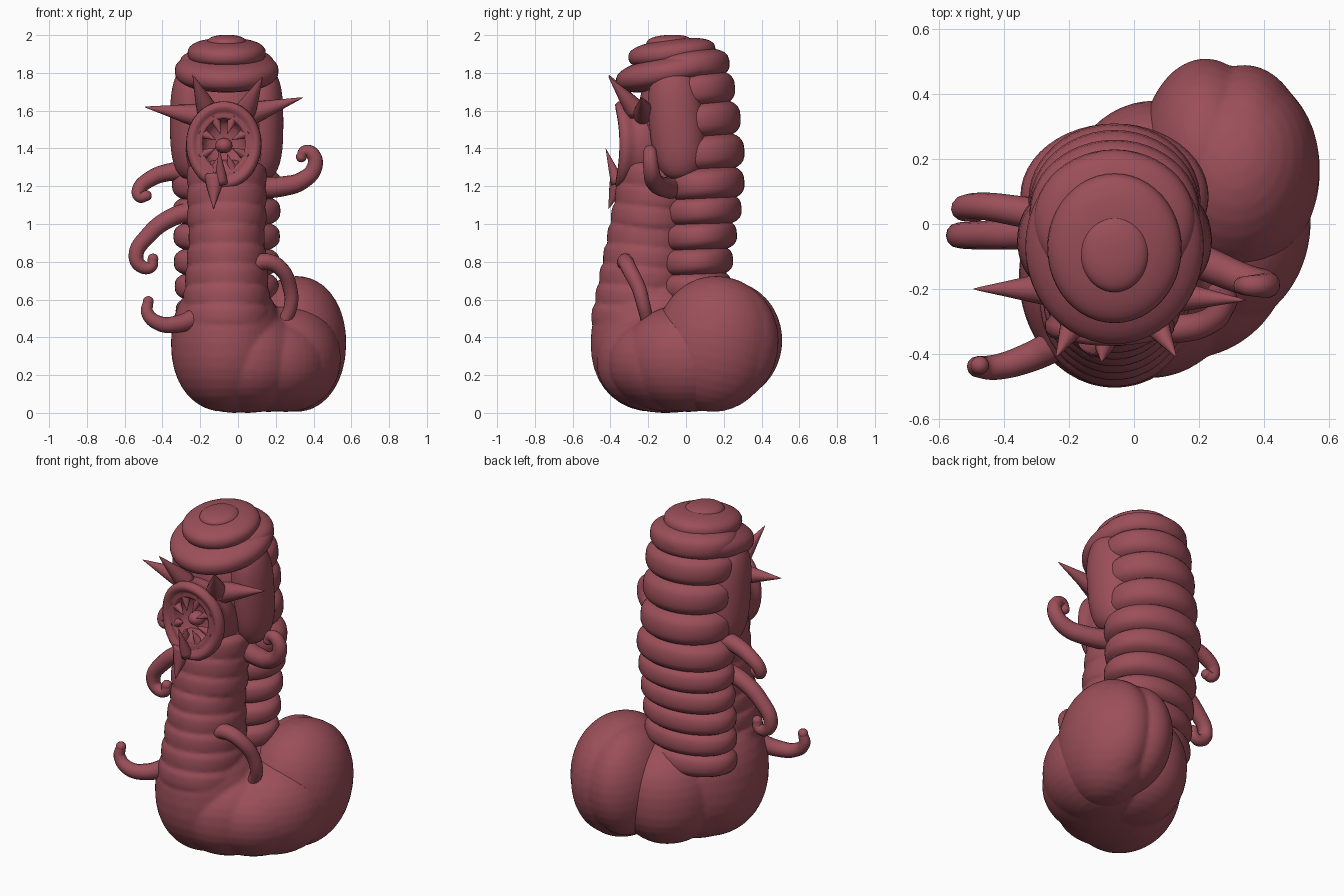
import bpy, bmesh, math
from mathutils import Vector, Matrix

mat = bpy.data.materials.new("dusty red")
mat.diffuse_color = (0.33, 0.078, 0.10, 1)


def finish(bm, name):
    bmesh.ops.recalc_face_normals(bm, faces=bm.faces)
    me = bpy.data.meshes.new(name)
    bm.to_mesh(me)
    bm.free()
    for p in me.polygons:
        p.use_smooth = True
    me.materials.append(mat)
    ob = bpy.data.objects.new(name, me)
    bpy.context.collection.objects.link(ob)
    return ob


def loft(bm, rings):
    vs = [[bm.verts.new(p) for p in r] for r in rings]
    n = len(vs[0])
    for a, b in zip(vs, vs[1:]):
        for i in range(n):
            j = (i + 1) % n
            bm.faces.new((a[i], a[j], b[j], b[i]))
    bm.faces.new(vs[0])
    bm.faces.new(vs[-1])


def circle(n):
    return [2 * math.pi * i / n for i in range(n)]


def blob(bm, c, r, p=2.0, tilt=0.0, yaw=0.0, n=48, m=18):
    """Rounded pillow: elliptical in plan, superellipse in height."""
    rot = Matrix.Rotation(yaw, 3, 'Z') @ Matrix.Rotation(tilt, 3, 'X')
    rings = []
    for k in range(m + 1):
        a = math.pi * (k + 0.15) / (m + 0.3) - math.pi / 2
        t = math.copysign(abs(math.sin(a)) ** (2 / p), a)
        s = abs(math.cos(a)) ** (2 / p)
        rings.append([Vector(c) + rot @ Vector((r[0] * s * math.cos(u), r[1] * s * math.sin(u), r[2] * t))
                      for u in circle(n)])
    loft(bm, rings)


def blobs(name, items, smooth=0):
    """Overlapping pillows, optionally fused into one skin with soft creases."""
    bm = bmesh.new()
    for it in items:
        blob(bm, *it)
    ob = finish(bm, name)
    if smooth:
        rm = ob.modifiers.new("fuse", 'REMESH')
        rm.mode = 'VOXEL'
        rm.voxel_size = 0.012
        rm.use_smooth_shade = True
        sm = ob.modifiers.new("soften", 'SMOOTH')
        sm.factor = 0.5
        sm.iterations = smooth
    return ob


def spike(bm, base, tip, r, n=16):
    base, tip = Vector(base), Vector(tip)
    d = tip - base
    q = d.to_track_quat('Z', 'Y')
    loft(bm, [[base + d * t + q @ Vector((r * s * math.cos(u), r * s * math.sin(u), 0)) for u in circle(n)]
              for t, s in ((-.15, 1.1), (0, 1), (.3, .74), (.65, .38), (.93, .1), (1, .01))])


X = -0.06

# base and coiled tail: swollen segments fanning round the bend
base = [
    ((-0.06, -0.16, 0.37), (0.295, 0.345, 0.365), 2.2),
    ((-0.02, -0.12, 0.33), (0.29, 0.34, 0.33), 2.2),
    ((0.05, -0.10, 0.28), (0.31, 0.375, 0.28), 2.2),
    ((0.06, 0.06, 0.32), (0.28, 0.32, 0.31), 2.2),
    ((0.16, -0.06, 0.265), (0.33, 0.355, 0.26), 2.1),
    ((0.25, 0.01, 0.29), (0.295, 0.34, 0.285), 2.1),
]
tail = [
    ((0.31, 0.15, 0.365), (0.262, 0.32, 0.36), 2.1, -0.22, -0.12),
    ((0.22, 0.21, 0.38), (0.20, 0.30, 0.32), 2.0, -0.1),
    ((0.34, 0.205, 0.37), (0.20, 0.285, 0.33), 2.0, -0.1),
]

# belly rings, leaning back as they rise
belly = []
for i in range(8):
    z = 0.50 + 0.107 * i
    belly.append(((X, -0.25 + 0.125 * (z - 0.5), z),
                  (0.24 - 0.04 * min(1, (z - 0.5) * 2.2) + 0.012 * (i > 4), 0.252 - 0.07 * (z - 0.5), 0.086),
                  3.6, -0.08))
blobs("coiled_base_and_belly", base + belly, 3)
blobs("tail_bulb", tail, 3)

# back shell segments: z, half height, centre y, rx, ry
blobs("back_shell", [((X, y, z), (rx, ry, h), 2.9, 0.07) for z, h, y, rx, ry in [
    (0.54, .088, 0.03, .27, .20), (0.67, .088, 0.04, .275, .20), (0.80, .088, 0.05, .28, .20),
    (0.935, .09, 0.065, .282, .205), (1.07, .092, 0.08, .285, .215), (1.21, .102, 0.085, .29, .225),
    (1.375, .112, 0.075, .265, .235), (1.55, .112, 0.055, .262, .235), (1.71, .105, 0.035, .262, .225),
    (1.84, .088, 0.01, .25, .22)]])

# hood: tilted coils and crown, smooth cheeks, skull behind the mouth
blobs("hood_coils", [
    ((X, -0.07, 1.81), (0.275, 0.305, 0.09), 2.5, 0.2),
    ((X, -0.075, 1.905), (0.207, 0.232, 0.073), 2.5, 0.12),
    ((X, -0.09, 1.96), (0.105, 0.12, 0.041), 2.3, 0.05),
])
blobs("hood_cheeks", [((X + s * 0.185, -0.05, 1.535), (0.115, 0.145, 0.30), 2.8, 0.09) for s in (-1, 1)])
blobs("skull", [((X, -0.05, 1.52), (0.24, 0.205, 0.32), 2.6)])

# lipped mouth with a deep throat, curved back round the face
MX, MZ = -0.075, 1.425
profile = [(-.2, .21, .24), (-.29, .18, .205), (-.33, .185, .21), (-.355, .20, .225),
           (-.38, .198, .223), (-.392, .182, .206), (-.388, .165, .188), (-.372, .152, .172),
           (-.362, .138, .158), (-.366, .126, .146), (-.355, .113, .132), (-.31, .108, .126),
           (-.275, .08, .1), (-.265, .03, .04)]


def mouth_point(y, rx, rz, u):
    x, z = rx * math.cos(u), rz * math.sin(u)
    return Vector((MX + x, y + 1.3 * x * x + 0.4 * z * z, MZ + z * (1.06 if z < 0 else 1)))


bm = bmesh.new()
loft(bm, [[mouth_point(y, rx, rz, u) for u in circle(48)] for y, rx, rz in profile])
finish(bm, "mouth")
blobs("tongue", [((MX, -0.285, MZ - 0.01), (0.045, 0.05, 0.04))])

# teeth around the throat, plus a long lower fang
bm = bmesh.new()
for i in range(8):
    a = 2 * math.pi * (i + 0.5) / 8
    spike(bm, mouth_point(-.335, .118, .138, a), mouth_point(-.355, .045, .055, a), .028, 10)
spike(bm, (-0.09, -0.37, 1.24), (-0.10, -0.425, 1.40), .032)
finish(bm, "teeth")

# horns and chin spike
bm = bmesh.new()
for root, tip, r in [((-.22, -.2, 1.575), (-.495, -.2, 1.62), .06),
                     ((.07, -.22, 1.585), (.345, -.235, 1.67), .06),
                     ((-.17, -.28, 1.62), (-.24, -.41, 1.79), .052),
                     ((.05, -.28, 1.62), (.13, -.41, 1.78), .052),
                     ((-.125, -.355, 1.23), (-.13, -.41, 1.08), .05)]:
    spike(bm, root, tip, r)
finish(bm, "horns")


# curling feelers
def feeler(name, pts, r0=0.052, r1=0.027):
    cu = bpy.data.curves.new(name, 'CURVE')
    cu.dimensions = '3D'
    cu.bevel_depth = 1.0
    cu.bevel_resolution = 4
    cu.resolution_u = 8
    cu.use_fill_caps = True
    sp = cu.splines.new('BEZIER')
    sp.bezier_points.add(len(pts) - 1)
    for i, (b, p) in enumerate(zip(sp.bezier_points, pts)):
        b.co = p
        b.handle_left_type = b.handle_right_type = 'AUTO'
        b.radius = r0 + (r1 - r0) * i / (len(pts) - 1)
    cu.materials.append(mat)
    bpy.context.collection.objects.link(bpy.data.objects.new(name, cu))
    blobs(name + "_tip", [(pts[-1], (r1 * 1.05,) * 3, 2, 0, 0, 16, 10)])


feeler("left_upper_feeler", [(-.25, .02, 1.28), (-.36, .04, 1.275), (-.47, .055, 1.235), (-.525, .05, 1.18),
                             (-.52, .04, 1.145), (-.485, .035, 1.15)])
feeler("left_middle_feeler", [(-.24, -.02, 1.07), (-.36, -.03, 1.03), (-.475, -.035, .94), (-.54, -.035, .83),
                              (-.51, -.035, .775), (-.46, -.035, .775), (-.45, -.035, .815)])
feeler("left_lower_feeler", [(-.22, -.36, .505), (-.32, -.41, .47), (-.42, -.44, .475), (-.48, -.44, .53),
                             (-.475, -.435, .59)])
feeler("right_upper_feeler", [(.1, -.07, 1.19), (.24, -.13, 1.20), (.34, -.17, 1.23), (.405, -.185, 1.30),
                              (.395, -.19, 1.37), (.355, -.19, 1.385), (.335, -.19, 1.355)], .058)
feeler("right_lower_feeler", [(.08, -.32, .79), (.16, -.32, .80), (.23, -.30, .76), (.275, -.25, .66),
                              (.28, -.225, .57), (.25, -.205, .49)], .045, .034)
